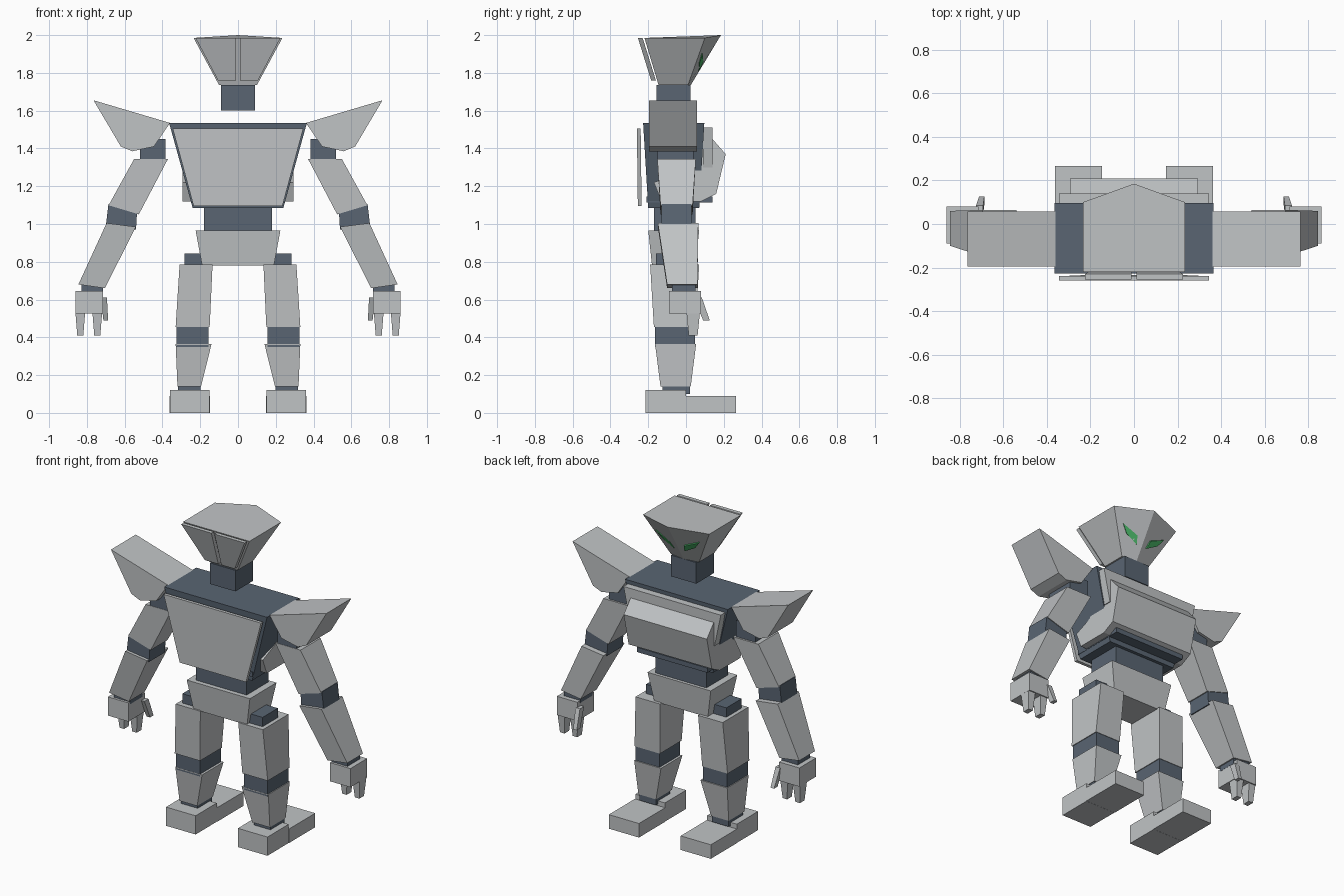
import bpy, bmesh
from mathutils import Vector

cube = bpy.data.objects.get("Cube")
if cube:
    bpy.data.objects.remove(cube)


def material(name, *rgb):
    mat = bpy.data.materials.new(name)
    mat.use_nodes = True
    mat.diffuse_color = (*rgb, 1)
    shader = mat.node_tree.nodes["Principled BSDF"]
    shader.inputs["Base Color"].default_value = mat.diffuse_color
    return mat


LIGHT = material("light grey armour", .53, .55, .56)
DARK = material("dark slate frame", .1, .13, .17)
GREEN = material("green eye", .07, .47, .14)


def add_object(name, mat, bm, mirrored):
    """Turn a bmesh into an object, optionally mirrored to the other side."""
    bmesh.ops.recalc_face_normals(bm, faces=bm.faces)
    mesh = bpy.data.meshes.new(name)
    bm.to_mesh(mesh)
    bm.free()
    mesh.materials.append(mat)
    part = bpy.data.objects.new(name, mesh)
    bpy.context.collection.objects.link(part)
    if mirrored:
        mirror = part.modifiers.new("Mirror", "MIRROR")
        mirror.use_mirror_merge = False


def bridge(name, mat, first, last, mirrored=False):
    """Solid between two outlines with the same number of points."""
    bm = bmesh.new()
    start = [bm.verts.new(point) for point in first]
    end = [bm.verts.new(point) for point in last]
    bm.faces.new(start)
    bm.faces.new(end)
    for i in range(len(start)):
        bm.faces.new((start[i - 1], start[i], end[i], end[i - 1]))
    add_object(name, mat, bm, mirrored)


def box(name, mat, size, base, top=(1, 1), lean=(0, 0), tilt=(0, 0)):
    """Block on a base centre; top scales, lean shifts the top, tilt slopes both ends.
    Blocks away from the centre line are mirrored."""
    bm = bmesh.new()
    bmesh.ops.create_cube(bm, size=1)
    width, depth, height = size
    for vert in bm.verts:
        x, y, z = vert.co
        upper = z > 0
        x *= width * (top[0] if upper else 1)
        y *= depth * (top[1] if upper else 1)
        z = tilt[upper] * x + height * upper
        shift = Vector((*lean, 0)) * upper
        vert.co = Vector(base) + shift + Vector((x, y, z))
    add_object(name, mat, bm, mirrored=base[0] > 0)


# Head: five-sided flaring wedge with a raised brow point
def head_outline(half, back, side, tip, z, rise):
    return [Vector(point) for point in (
        (-half, back, z), (half, back, z), (half, side, z),
        (0, tip, z + rise), (-half, side, z))]


chin = head_outline(half=.1, back=-.145, side=.01, tip=.025, z=1.735, rise=0)
crown = head_outline(half=.235, back=-.22, side=.1, tip=.185, z=1.985, rise=.015)
bridge("head", LIGHT, chin, crown)
box("head_rear_plates", LIGHT, size=(.095, .025, .225), base=(.058, -.172, 1.76),
    top=(2.25, 1), lean=(.06, -.07))


# Eyes: slanted plates lying on the two face panels
def face_point(across, up):
    inner = chin[3].lerp(crown[3], up)
    outer = chin[2].lerp(crown[2], up)
    return inner.lerp(outer, across)


eye = [face_point(*spot) for spot in ((.25, .3), (.3, .48), (.8, .67), (.7, .48))]
outward = (eye[1] - eye[0]).cross(eye[2] - eye[0]).normalized()
outward *= .006 if outward.y > 0 else -.006
bridge("eyes", GREEN, [point - outward / 3 for point in eye],
       [point + outward for point in eye], mirrored=True)

# Torso
box("neck", DARK, size=(.18, .18, .135), base=(0, -.065, 1.6))
box("torso_frame", DARK, size=(.48, .27, .45), base=(0, -.065, 1.085), top=(1.52, 1.2))
box("back_plate", LIGHT, size=(.47, .02, .41), base=(0, -.245, 1.095),
    top=(1.47, 1), lean=(0, -.005))
box("collar_plate", LIGHT, size=(.6, .05, .21), base=(0, .115, 1.3), top=(1.15, 1))
box("belly_slab", DARK, size=(.5, .35, .03), base=(0, -.035, 1.115))
box("waist", DARK, size=(.36, .22, .16), base=(0, -.06, .94))
box("pelvis", LIGHT, size=(.38, .23, .185), base=(0, -.065, .78), top=(1.18, 1.17))

# Chest: side profile carried across the body
chest_profile = [(-.13, 1.12), (-.17, 1.22), (-.05, 1.27), (.09, 1.45),
                 (.14, 1.45), (.21, 1.37), (.16, 1.16), (.08, 1.12)]
left_side, right_side = ([(x, y, z) for y, z in chest_profile] for x in (.295, -.295))
bridge("chest", LIGHT, left_side, right_side)

# Shoulder wings: front profile carried from front to back
wing_profile = [(.36, 1.535), (.765, 1.655), (.62, 1.41), (.56, 1.385), (.445, 1.41)]
front_side, back_side = ([(x, y, z) for x, z in wing_profile] for y in (-.195, .057))
bridge("shoulder_wings", LIGHT, front_side, back_side, mirrored=True)

# Legs
box("hip_joints", DARK, size=(.105, .155, .085), base=(.232, -.08, .76))
box("thighs", LIGHT, size=(.18, .22, .33), base=(.24, -.06, .455),
    top=(.97, 1.18), lean=(-.018, 0))
box("knees", DARK, size=(.17, .21, .125), base=(.24, -.058, .35))
box("shins", LIGHT, size=(.125, .16, .225), base=(.258, -.055, .14),
    top=(1.52, 1.36), lean=(-.023, 0))
box("ankles", DARK, size=(.118, .145, .045), base=(.258, -.052, .1))
box("heels", LIGHT, size=(.21, .215, .12), base=(.255, -.108, 0))
box("toes", LIGHT, size=(.214, .265, .09), base=(.255, .133, 0))

# Arms
box("shoulder_joints", DARK, size=(.135, .19, .115), base=(.452, -.055, 1.335))
box("upper_arms", LIGHT, size=(.16, .17, .27), base=(.605, -.05, 1.075),
    top=(1.12, 1.2), lean=(-.145, 0), tilt=(.3, 0))
box("elbows", DARK, size=(.16, .16, .11), base=(.62, -.05, .978),
    top=(.95, 1), lean=(-.01, 0), tilt=(.1, .23))
box("forearms", LIGHT, size=(.14, .16, .325), base=(.775, -.02, .67),
    top=(1.11, 1.34), lean=(-.157, -.022), tilt=(.14, .13))
box("wrists", DARK, size=(.115, .125, .06), base=(.772, -.012, .63))

# Hands
box("palms", LIGHT, size=(.145, .17, .12), base=(.788, -.005, .525))
for label, x in (("inner", .745), ("outer", .835)):
    box(label + "_fingers", LIGHT, size=(.032, .047, .12), base=(x, .038, .41), top=(1.6, 1.5))
box("thumbs", LIGHT, size=(.025, .035, .12), base=(.7, .108, .49),
    top=(1.3, 1.2), lean=(.01, -.045))
